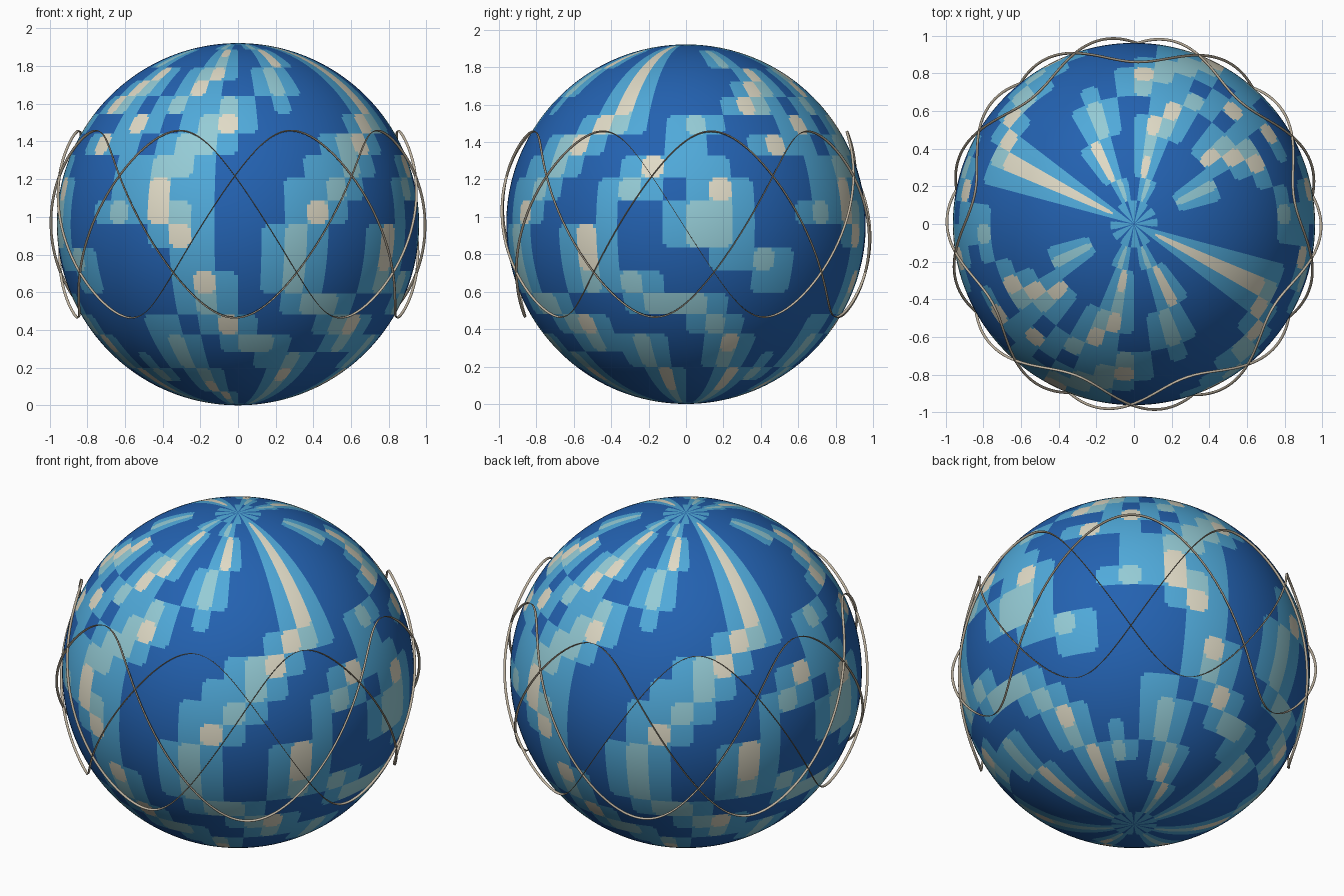
import bpy, bmesh
from math import sin, cos, pi, radians, atan2, asin

if "Cube" in bpy.data.objects:
    bpy.data.objects.remove(bpy.data.objects["Cube"])

RADIUS = 0.961
CENTRE = 0.961
N = 24   # mosaic rows pole to pole, and columns around half the ball
SUB = 6  # mesh faces along one cell side
DEEP, SKY, TEAL, CREAM = range(4)


def material(name, rgb):
    m = bpy.data.materials.new(name)
    m.use_nodes = True
    colour = (*rgb, 1)
    m.diffuse_color = colour
    bsdf = m.node_tree.nodes["Principled BSDF"]
    bsdf.inputs["Base Color"].default_value = colour
    bsdf.inputs["Roughness"].default_value = 0.6
    return m


def add_object(name, bm, materials):
    mesh = bpy.data.meshes.new(name)
    bm.to_mesh(mesh)
    bm.free()
    for m in materials:
        mesh.materials.append(m)
    obj = bpy.data.objects.new(name, mesh)
    obj.location.z = CENTRE
    bpy.context.collection.objects.link(obj)
    return obj


palette = [
    material("deep blue", (0.017, 0.122, 0.44)),
    material("sky blue", (0.08, 0.40, 0.70)),
    material("pale teal", (0.30, 0.60, 0.67)),
    material("cream", (0.75, 0.71, 0.57)),
]
wire_tan = material("wire tan", (0.52, 0.45, 0.35))

# Mosaic strokes running down the ball: column, row, cell count, sideways step
sky_strokes = [
    (23, 8), (0, 8, 2), (1, 9), (6, 8, 3), (10, 9, 2), (14, 6), (15, 9),
    (14, 10), (18, 9), (20, 11), (1, 13), (9, 13), (10, 13), (3, 14),
    (4, 14), (7, 16), (8, 16), (5, 18), (13, 18),
]
teal_strokes = [
    (9, 1), (14, 1), (3, 2, 2), (10, 3), (9, 4), (14, 4, 2), (5, 5, 2, -1),
    (8, 6), (11, 6), (0, 7), (10, 7, 3, -1), (10, 8, 2, -1), (20, 7),
    (17, 8, 2), (16, 10), (21, 10), (6, 11), (0, 11, 2), (1, 11, 2), (9, 11),
    (14, 12, 3), (3, 13), (19, 14), (21, 14), (10, 15), (15, 15), (16, 15),
    (22, 15), (23, 15), (0, 15), (1, 16), (17, 16), (8, 17, 2), (12, 17),
    (13, 17), (18, 17), (21, 17, 2), (2, 18), (15, 18), (5, 19), (9, 19),
    (15, 20, 3), (3, 21, 2), (22, 21, 2), (10, 22),
]
cream_strokes = [
    (20, 1, 6), (10, 2), (15, 2, 2), (5, 4, 3, -1), (10, 4, 2, -1), (6, 7),
    (11, 7), (4, 8), (19, 7, 2, -1), (22, 9), (1, 10), (8, 10, 2), (9, 12),
    (15, 11), (19, 12, 2), (10, 14), (11, 16), (18, 16), (2, 17), (3, 19, 2),
    (15, 19), (22, 19, 2), (9, 20, 2, 1),
]
cells = {}


def stroke(tone, col, row, count=1, step=0):
    for k in range(count):
        cells[(col + k * step) % N, row + k] = tone


# Fans around both poles, then the strokes from dark to bright
for col in range(N):
    if col % 4 != 2:
        stroke(SKY, col, 0)
        stroke(SKY, col, N - 1)
for tone, strokes in ((SKY, sky_strokes), (TEAL, teal_strokes), (CREAM, cream_strokes)):
    for s in strokes:
        stroke(tone, *s)

# Every bright cell is flanked by sky blue
for (col, row), tone in list(cells.items()):
    if tone > SKY:
        for side in (-1, 1):
            cells.setdefault(((col + side) % N, row), SKY)


def level(row, col):
    return cells.get((col % N, row), DEEP)


def face_level(u, v):
    """Tone at cell coordinates, clipping the outer corners of bright cells."""
    col, row = int(u), int(v)
    i, j = int((u - col) * SUB), int((v - row) * SUB)
    own = level(row, col)
    if i in (0, SUB - 1) and j in (0, SUB - 1):
        di, dj = (1 if i else -1), (1 if j else -1)
        around = max(level(row, col + di), level(row + dj, col),
                     level(row + dj, col + di))
        return min(own, around)
    return own


# Ball
bm = bmesh.new()
bmesh.ops.create_uvsphere(bm, u_segments=2 * N * SUB, v_segments=N * SUB, radius=RADIUS)
for f in bm.faces:
    c = f.calc_center_median()
    u = (atan2(c.y, c.x) % (2 * pi)) / pi * N
    v = (0.5 - asin(c.z / c.length) / pi) * N
    f.material_index = face_level(u, v)
    f.smooth = True
add_object("ball", bm, palette)


# Wavy hoops: thin ribbons standing on edge around the ball
def wavy_hoop(name, peak, steps=240, inner=0.986, outer=1.0):
    bm = bmesh.new()
    pairs = []
    for k in range(steps):
        lon = 2 * pi * k / steps
        lat = radians(30) * cos(3 * (lon - peak))
        d = (cos(lat) * cos(lon), cos(lat) * sin(lon), sin(lat))
        pairs.append([bm.verts.new([r * a for a in d]) for r in (inner, outer)])
    for a, b in zip(pairs, pairs[1:] + pairs[:1]):
        bm.faces.new((a[0], a[1], b[1], b[0])).smooth = True
    hoop = add_object(name, bm, [wire_tan])
    thick = hoop.modifiers.new("thickness", "SOLIDIFY")
    thick.thickness = 0.003
    thick.offset = 0


for k, label in enumerate(("first", "second", "third")):
    wavy_hoop(label + "_wavy_hoop", radians(-71 + 40 * k))
